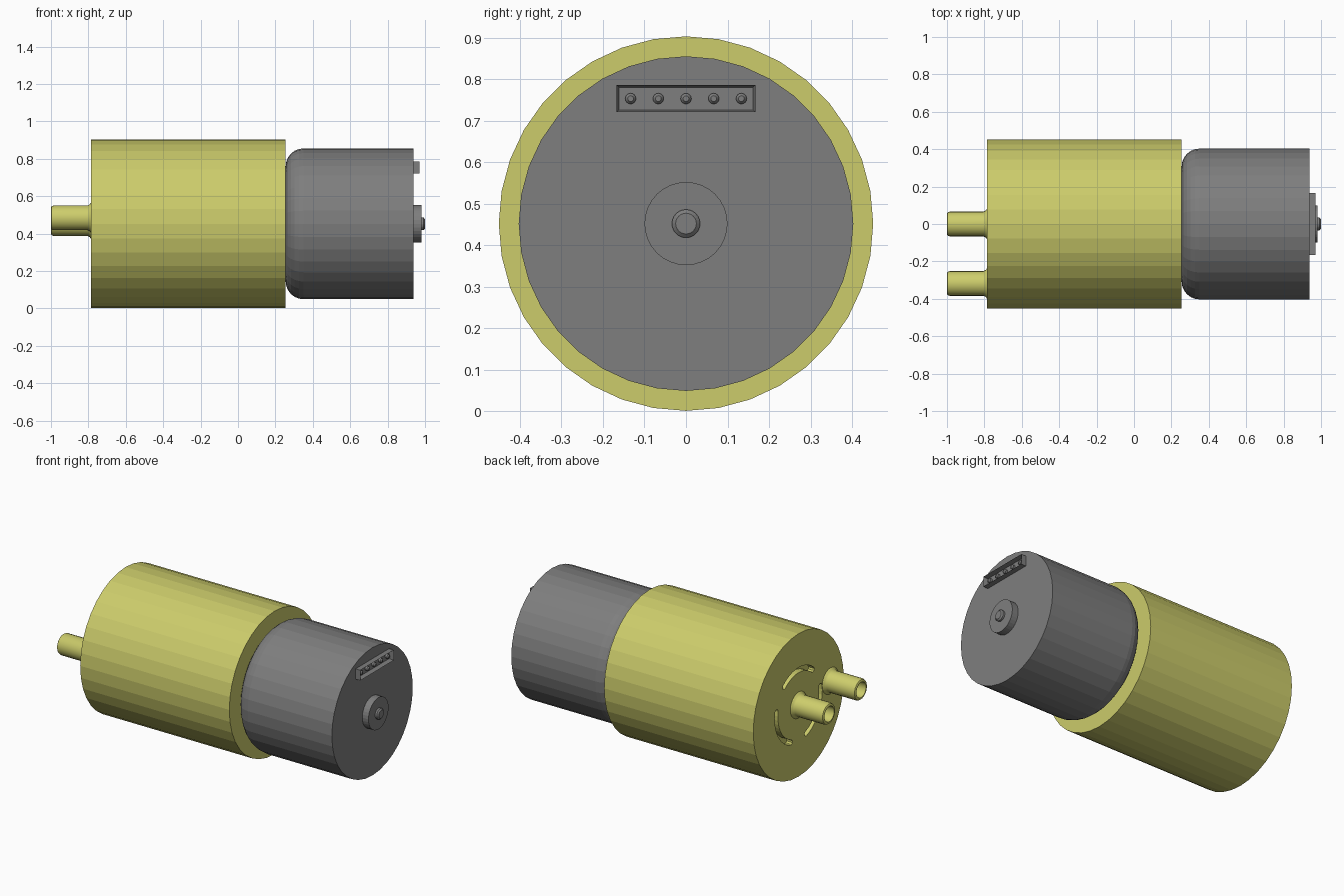
import bpy, bmesh, math
from mathutils import Vector

old = bpy.data.objects.get("Cube")
if old:
    bpy.data.objects.remove(old, do_unlink=True)

AXIS_Z = 0.452   # height of the pump's long axis


def material(name, rgb):
    m = bpy.data.materials.new(name)
    m.use_nodes = True
    m.diffuse_color = (*rgb, 1)
    m.node_tree.nodes["Principled BSDF"].inputs["Base Color"].default_value = (*rgb, 1)
    return m


YELLOW = material("olive yellow", (0.604, 0.604, 0.147))
GREY = material("mid grey", (0.209, 0.209, 0.209))


def finish(bm, name, mat):
    bmesh.ops.recalc_face_normals(bm, faces=bm.faces)
    mesh = bpy.data.meshes.new(name)
    bm.to_mesh(mesh)
    bm.free()
    ob = bpy.data.objects.new(name, mesh)
    bpy.context.scene.collection.objects.link(ob)
    if mat:
        mesh.materials.append(mat)
    return ob


def lathe(name, profile, mat, sides, y=0.0, z=AXIS_Z):
    """Revolve (x, radius) points about a line parallel to x, capping both ends."""
    bm = bmesh.new()
    rings = []
    for x, r in profile:
        rings.append([bm.verts.new((x, y + r * math.cos(a), z + r * math.sin(a)))
                      for a in (2 * math.pi * i / sides for i in range(sides))])
    for r0, r1 in zip(rings, rings[1:]):
        for i in range(sides):
            j = (i + 1) % sides
            bm.faces.new((r0[i], r0[j], r1[j], r1[i]))
    bm.faces.new(rings[0])
    bm.faces.new(rings[-1])
    return finish(bm, name, mat)


def arc_cutter(name, mid, span, r0, r1, x0, x1, steps=10):
    """Curved bar with rounded ends, used to cut one slot."""
    rm, w = (r0 + r1) / 2, (r1 - r0) / 2
    a0, a1 = math.radians(mid - span / 2), math.radians(mid + span / 2)
    pts = []
    for i in range(steps + 1):
        a = a0 + (a1 - a0) * i / steps
        pts.append((r1 * math.cos(a), r1 * math.sin(a)))
    for k in range(1, 4):
        t = a1 + math.pi * k / 4
        pts.append((rm * math.cos(a1) + w * math.cos(t), rm * math.sin(a1) + w * math.sin(t)))
    for i in range(steps + 1):
        a = a1 + (a0 - a1) * i / steps
        pts.append((r0 * math.cos(a), r0 * math.sin(a)))
    for k in range(1, 4):
        t = a0 + math.pi + math.pi * k / 4
        pts.append((rm * math.cos(a0) + w * math.cos(t), rm * math.sin(a0) + w * math.sin(t)))
    bm = bmesh.new()
    face = bm.faces.new([bm.verts.new((x0, y, AXIS_Z + z)) for y, z in pts])
    ext = bmesh.ops.extrude_face_region(bm, geom=[face])["geom"]
    bmesh.ops.translate(bm, vec=(x1 - x0, 0, 0),
                        verts=[v for v in ext if isinstance(v, bmesh.types.BMVert)])
    ob = finish(bm, name, None)
    ob.hide_render = True
    return ob


# Pump head: plain drum with three curved slots in its end face
head = lathe("pump_head", [(-0.785, 0.451), (0.255, 0.451)], YELLOW, 36)
for n, mid in enumerate((90, 210, 330)):
    cutter = arc_cutter(f"slot_cutter_{n + 1}", mid, 80, 0.205, 0.237, -0.85, -0.745)
    mod = head.modifiers.new("slot", "BOOLEAN")
    mod.operation = "DIFFERENCE"
    mod.solver = "EXACT"
    mod.object = cutter
    bpy.context.view_layer.objects.active = head
    bpy.ops.object.modifier_apply(modifier=mod.name)
    bpy.data.objects.remove(cutter, do_unlink=True)

# Hose ports: flared foot, rounded lip and open bore
PORT = [(-0.78, 0.084), (-0.785, 0.082), (-0.793, 0.072), (-0.805, 0.066),
        (-0.985, 0.066), (-0.996, 0.062), (-1.0, 0.056), (-1.0, 0.048), (-0.80, 0.048)]
for name, y, z in (("centre_port", 0.0, 0.453), ("side_port", -0.318, 0.484)):
    port = lathe(name, PORT, YELLOW, 24, y, z)
    for p in port.data.polygons:
        p.use_smooth = len(p.vertices) == 4
    port.select_set(True)
    bpy.context.view_layer.objects.active = port
    bpy.ops.object.shade_smooth_by_angle(angle=math.radians(35))
    port.select_set(False)

# Motor can with a rounded shoulder against the pump head
R, F = 0.403, 0.095
shoulder = [(0.255 + F - F * math.cos(t), R - F + F * math.sin(t))
            for t in (math.pi / 2 * k / 6 for k in range(7))]
lathe("motor_can", [(0.25, R - F)] + shoulder + [(0.937, R)], GREY, 36)

# Rear bearing boss and the shaft end
lathe("bearing_boss", [(0.93, 0.1), (0.98, 0.1)], GREY, 32)
lathe("shaft_end", [(0.97, 0.034), (0.992, 0.034), (1.0, 0.025)], GREY, 24)

# Connector housing: open box with a thin rim
bm = bmesh.new()
bmesh.ops.create_cube(bm, size=1)
for v in bm.verts:
    v.co = Vector((0.952 + v.co.x * 0.036, v.co.y * 0.334, 0.753 + v.co.z * 0.065))
front = max(bm.faces, key=lambda f: f.calc_center_median().x)
bmesh.ops.inset_region(bm, faces=[front], thickness=0.008)
bmesh.ops.translate(bm, vec=(-0.028, 0, 0), verts=front.verts[:])
finish(bm, "connector_housing", GREY)

# Five contact pins
for i in range(5):
    lathe(f"connector_pin_{i + 1}", [(0.938, 0.013), (0.955, 0.013), (0.962, 0.007)],
          GREY, 16, (i - 2) * 0.0667, 0.753)
